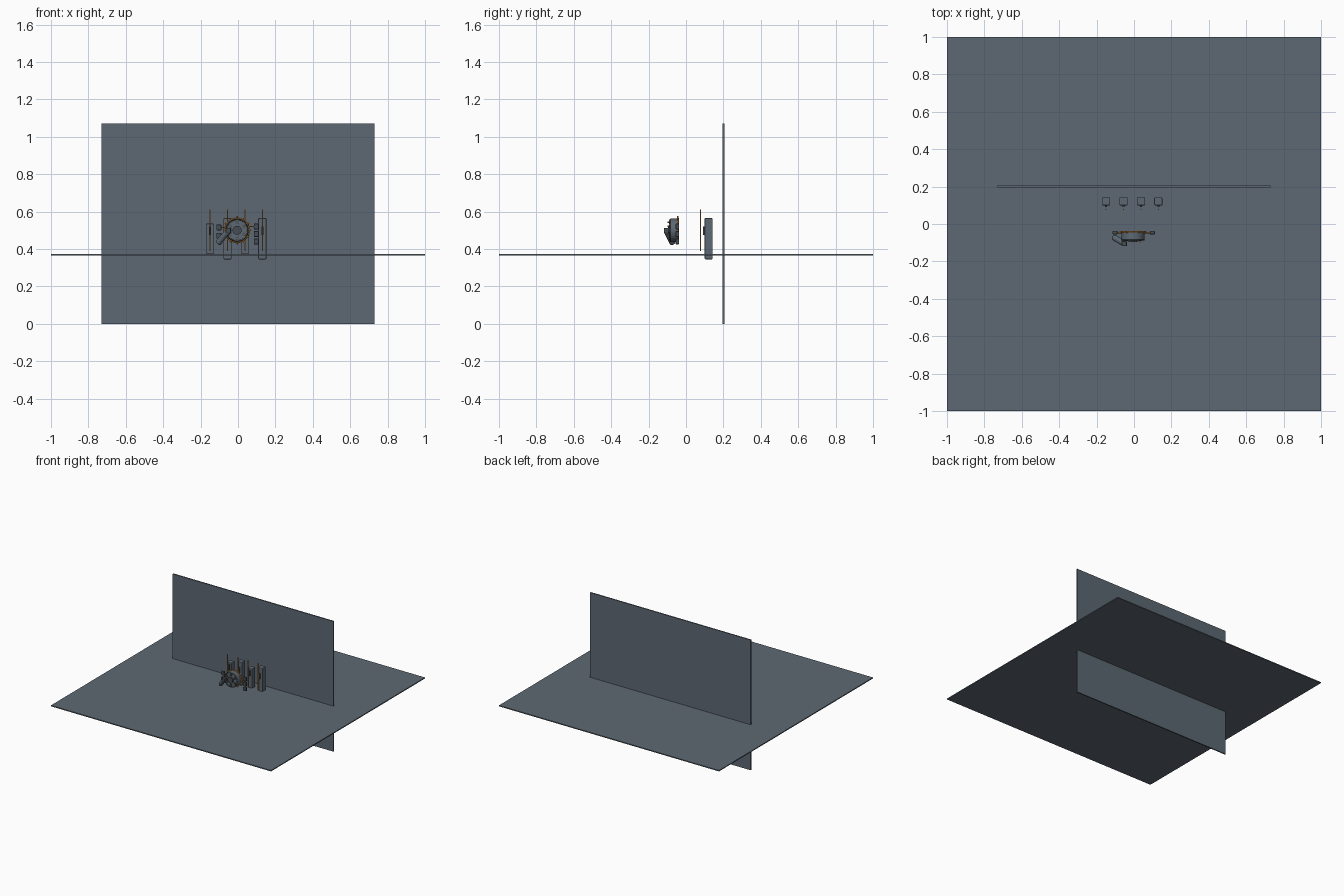
import bpy, math
from mathutils import Vector

if "Cube" in bpy.data.objects:
    bpy.data.objects.remove(bpy.data.objects["Cube"])


def material(name, rgb):
    m = bpy.data.materials.new(name)
    m.diffuse_color = (*rgb, 1)
    m.use_nodes = True
    m.node_tree.nodes["Principled BSDF"].inputs["Base Color"].default_value = m.diffuse_color
    return m


SLATE = material("slate grey", (0.11, 0.14, 0.17))
DARK = material("dark steel", (0.06, 0.075, 0.09))
ORANGE = material("amber", (0.60, 0.25, 0.04))


def finish(ob, name, mat, bevel=0):
    ob.name = name
    ob.data.materials.append(mat)
    if bevel:
        mod = ob.modifiers.new("bevel", "BEVEL")
        mod.width = bevel
        mod.segments = 2
    return ob


def box(name, lo, hi, mat, bevel=0):
    lo, hi = Vector(lo), Vector(hi)
    bpy.ops.mesh.primitive_cube_add(size=1, location=(lo + hi) / 2)
    ob = bpy.context.object
    ob.scale = hi - lo
    bpy.ops.object.transform_apply(location=False, rotation=False, scale=True)
    return finish(ob, name, mat, bevel)


def rod(name, a, b, r, mat, sides=24, bevel=0):
    a, b = Vector(a), Vector(b)
    bpy.ops.mesh.primitive_cylinder_add(vertices=sides, radius=r, depth=(b - a).length,
                                        location=(a + b) / 2)
    ob = bpy.context.object
    ob.rotation_euler = (b - a).to_track_quat("Z", "Y").to_euler()
    bpy.ops.object.shade_smooth_by_angle()
    return finish(ob, name, mat, bevel)


def ring(name, y, major, minor, mat):
    bpy.ops.mesh.primitive_torus_add(major_radius=major, minor_radius=minor,
                                     major_segments=40, minor_segments=8,
                                     location=(CX, y, CZ), rotation=(math.pi / 2, 0, 0))
    bpy.ops.object.shade_smooth_by_angle()
    return finish(bpy.context.object, name, mat)


# Large thin floor and wall panels
box("floor_panel", (-1, -1, 0.366), (1, 1, 0.374), SLATE)
box("wall_panel", (-0.73, 0.195, 0), (0.73, 0.205, 1.07), SLATE)

# Row of upright pillars with amber strips and small indicators in front
for i in range(4):
    x = -0.149 + 0.093 * i
    lo, hi = ((0.375, 0.535), (0.345, 0.565))[i % 2]
    box("pillar", (x - 0.022, 0.10, lo), (x + 0.022, 0.142, hi), SLATE, 0.004)
    box("pillar_strip", (x - 0.003, 0.075, 0.39), (x + 0.003, 0.081, 0.61), ORANGE)
    box("pillar_indicator", (x - 0.005, 0.09, 0.475), (x + 0.005, 0.10, 0.52), DARK)

# Round core facing the front
CX, CZ = -0.005, 0.50
rod("core_drum", (CX, -0.04, CZ), (CX, -0.085, CZ), 0.062, SLATE, 32, 0.004)
rod("core_hub", (CX, -0.08, CZ), (CX, -0.096, CZ), 0.024, DARK)
ring("core_front_ring", -0.086, 0.058, 0.0035, DARK)
ring("core_back_ring", -0.042, 0.064, 0.004, ORANGE)

# Bolts on the face and amber studs around the rim
for i in range(6):
    a = math.tau * i / 6 + math.pi / 6
    x, z = CX + 0.043 * math.cos(a), CZ + 0.043 * math.sin(a)
    rod("core_bolt", (x, -0.08, z), (x, -0.092, z), 0.009, DARK, 12)
    rod("core_bolt_light", (x, -0.09, z), (x, -0.1, z), 0.003, ORANGE, 8)
for i in range(12):
    a = math.tau * i / 12
    d = Vector((math.cos(a), 0, math.sin(a)))
    c = Vector((CX, -0.044, CZ))
    rod("rim_stud", c + d * 0.058, c + d * 0.075, 0.004, ORANGE, 8)

# Angled arm with a joint block
rod("arm", (-0.052, -0.104, 0.497), (-0.107, -0.072, 0.431), 0.016, SLATE, 20, 0.003)
box("arm_joint", (-0.066, -0.118, 0.485), (-0.038, -0.092, 0.513), DARK, 0.003)
rod("arm_link", (-0.052, -0.10, 0.50), (-0.04, -0.075, 0.50), 0.008, DARK, 12)

# Small side modules joined by amber pins
for x, heights in ((-0.102, (0.515, 0.47)), (0.098, (0.52, 0.48, 0.44))):
    for z in heights:
        box("side_module", (x - 0.013, -0.055, z - 0.015), (x + 0.013, -0.038, z + 0.015),
            DARK, 0.002)
    z = heights[0]
    s = math.copysign(1, x)
    rod("side_pin", (CX + s * 0.06, -0.047, z), (x, -0.047, z), 0.003, ORANGE, 8)
